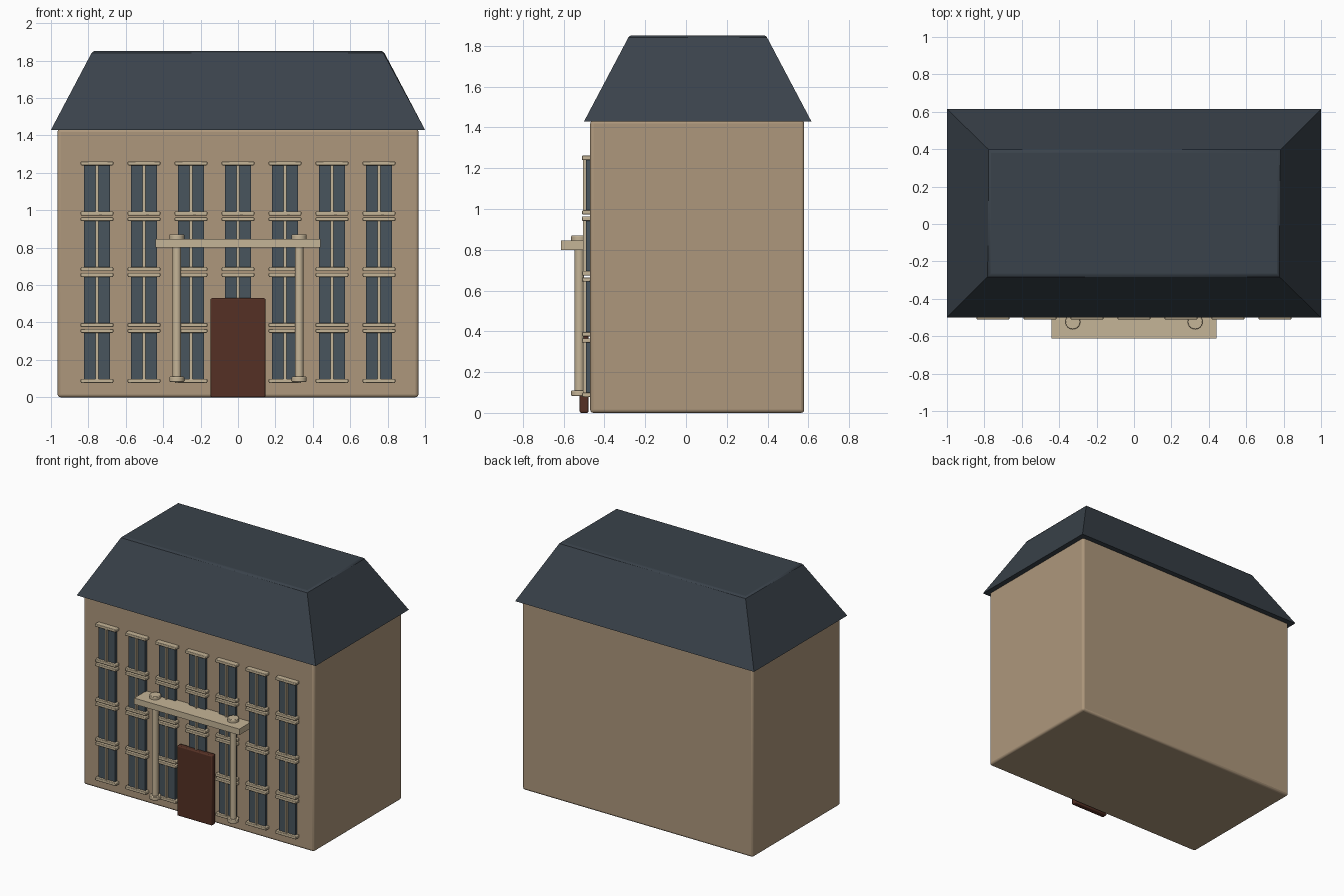
import bpy, bmesh, math

if "Cube" in bpy.data.objects:
    bpy.data.objects.remove(bpy.data.objects["Cube"])


def material(name, rgb):
    m = bpy.data.materials.new(name)
    m.diffuse_color = (*rgb, 1)
    m.use_nodes = True
    m.node_tree.nodes["Principled BSDF"].inputs["Base Color"].default_value = m.diffuse_color
    return m


WALL = material("wall_stone", (0.42, 0.31, 0.20))
TRIM = material("trim_stone", (0.56, 0.46, 0.31))
SLATE = material("roof_slate", (0.042, 0.055, 0.07))
GLASS = material("window_glass", (0.065, 0.09, 0.11))
WOOD = material("door_wood", (0.09, 0.03, 0.018))


def finish(ob, name, mat, bevel=0.0, segments=2):
    ob.name = ob.data.name = name
    ob.data.materials.append(mat)
    if bevel:
        mod = ob.modifiers.new("soft_edges", 'BEVEL')
        mod.width, mod.segments = bevel, segments
    bpy.ops.object.shade_smooth_by_angle(angle=math.radians(30))
    return ob


def box(name, x, y, z, mat, bevel=0.0, segments=2):
    """Box from (min, max) ranges on each axis."""
    mid = [(a + b) / 2 for a, b in (x, y, z)]
    bpy.ops.mesh.primitive_cube_add(size=1, location=mid)
    ob = bpy.context.object
    ob.scale = [b - a for a, b in (x, y, z)]
    bpy.ops.object.transform_apply(location=False, rotation=False, scale=True)
    return finish(ob, name, mat, bevel, segments)


def cylinder(name, x, y, r, z0, z1, bevel=0.0):
    bpy.ops.mesh.primitive_cylinder_add(vertices=24, radius=r, depth=z1 - z0,
                                        location=(x, y, (z0 + z1) / 2))
    return finish(bpy.context.object, name, TRIM, bevel)


# Main block
FACE = -0.47
box("walls", (-0.965, 0.965), (FACE, 0.58), (0, 1.435), WALL, 0.016, 3)

# Mansard roof: box with its top face pulled inwards
roof = box("roof", (-1, 1), (-0.5, 0.615), (1.43, 1.852), SLATE)
bm = bmesh.new()
bm.from_mesh(roof.data)
for v in bm.verts:
    if v.co.z > 0:
        v.co.x -= math.copysign(0.223, v.co.x)
        v.co.y -= math.copysign(0.223, v.co.y)
top = [e for e in bm.edges if all(v.co.z > 0 for v in e.verts)]
bmesh.ops.bevel(bm, geom=top, offset=0.012, segments=2, affect='EDGES', profile=0.5)
bm.to_mesh(roof.data)
bm.free()

# Windows: 7 columns by 4 floors, each with glass, mullion, sill and lintel
for col in range(7):
    for row in range(4):
        x = (col - 3) * 0.2513
        z = 0.098 + row * 0.2985
        tag = f"_{col}_{row}"
        box("glass" + tag, (x - 0.069, x + 0.069), (-0.49, FACE + 0.005),
            (z, z + 0.25), GLASS)
        box("mullion" + tag, (x - 0.007, x + 0.007), (-0.505, FACE + 0.005),
            (z, z + 0.25), TRIM)
        box("sill" + tag, (x - 0.087, x + 0.087), (-0.509, FACE + 0.005),
            (z - 0.021, z + 0.001), TRIM, 0.004)
        box("lintel" + tag, (x - 0.087, x + 0.087), (-0.511, FACE + 0.005),
            (z + 0.247, z + 0.268), TRIM, 0.004)

# Entrance door
box("door", (-0.147, 0.147), (-0.522, FACE - 0.008), (0, 0.53), WOOD, 0.008)

# Porch canopy on two columns
box("porch_canopy", (-0.44, 0.44), (-0.613, FACE), (0.8, 0.846), TRIM)
for side, sx in (("left", -1), ("right", 1)):
    x, y = sx * 0.327, -0.523
    cylinder("column_" + side, x, y, 0.023, 0.09, 0.86)
    cylinder("column_base_" + side, x, y, 0.04, 0.083, 0.11, 0.004)
    cylinder("column_capital_" + side, x, y, 0.04, 0.842, 0.87, 0.004)
